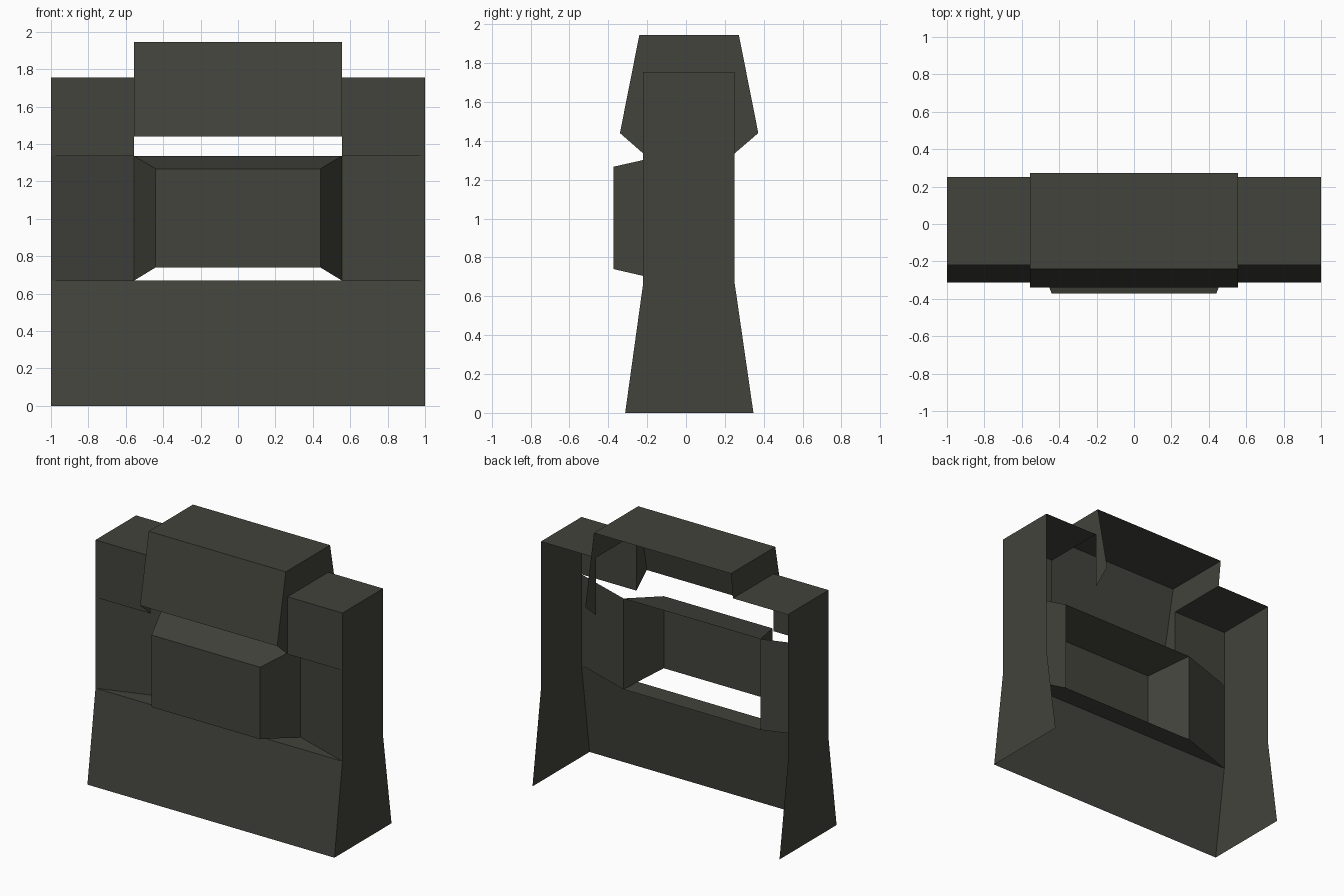
import bpy
import bmesh
from mathutils import Vector

if "Cube" in bpy.data.objects:
    bpy.data.objects.remove(bpy.data.objects["Cube"])

# One dark olive grey for the whole shell
grey = bpy.data.materials.new("dark_olive_grey")
grey.diffuse_color = (0.056, 0.056, 0.046, 1)
grey.use_nodes = True
grey.node_tree.nodes["Principled BSDF"].inputs["Base Color"].default_value = grey.diffuse_color

CENTRE = Vector((0, 0.1, 0.9))


def shell(name, polygons):
    """Open sheet object from a few polygons, each facing away from the core."""
    bm = bmesh.new()
    for poly in polygons:
        face = bm.faces.new([bm.verts.new(p) for p in poly])
        face.normal_update()
        if face.normal.dot(face.calc_center_median() - CENTRE) < 0:
            face.normal_flip()
    bmesh.ops.remove_doubles(bm, verts=bm.verts, dist=0.0005)
    mesh = bpy.data.meshes.new(name)
    bm.to_mesh(mesh)
    bm.free()
    mesh.materials.append(grey)
    obj = bpy.data.objects.new(name, mesh)
    bpy.context.collection.objects.link(obj)
    return obj


def on_side(x, profile):
    """Place a (y, z) profile on the plane at x."""
    return [(x, y, z) for y, z in profile]


W, IN, BOX = 1.0, 0.555, 0.44           # half widths: body, opening, box front
FRONT, BACK, RECESS = -0.22, 0.25, -0.07
LOW, MID, SHOULDER, TOP = 0.67, 1.335, 1.755, 1.945
BOX_Y, BOX_LOW, BOX_HIGH = -0.372, 0.74, 1.267

# Flared lower front and the ledge above it
shell("lower_front", [
    [(-W, -0.313, 0), (W, -0.313, 0), (W, FRONT, LOW), (-W, FRONT, LOW)]])
ledge = shell("ledge", [
    [(-W, FRONT, LOW), (W, FRONT, LOW), (IN, RECESS, LOW), (-IN, RECESS, LOW)]])
ledge.data.flip_normals()

# Side walls and shoulders
wall = [(-0.313, 0), (0.347, 0), (BACK, LOW), (BACK, SHOULDER),
        (FRONT, SHOULDER), (FRONT, LOW)]
for side, s in (("left", -1), ("right", 1)):
    shell(side + "_wall", [on_side(s * W, wall)])
    shell(side + "_shoulder", [
        [(s * IN, FRONT, MID), (s * W, FRONT, MID),
         (s * W, FRONT, SHOULDER), (s * IN, FRONT, SHOULDER)],
        [(s * IN, FRONT, SHOULDER), (s * W, FRONT, SHOULDER),
         (s * W, BACK, SHOULDER), (s * IN, BACK, SHOULDER)]])
    # Slanted panel running back to the opening
    shell(side + "_recess_panel", [
        [(s * W, FRONT, LOW), (s * IN, RECESS, LOW),
         (s * IN, RECESS, MID), (s * W, FRONT, MID)]])

# Tapered box in the opening: front, top and two cheeks, open below
box = [[(-BOX, BOX_Y, BOX_LOW), (BOX, BOX_Y, BOX_LOW),
        (BOX, BOX_Y, BOX_HIGH), (-BOX, BOX_Y, BOX_HIGH)],
       [(-BOX, BOX_Y, BOX_HIGH), (BOX, BOX_Y, BOX_HIGH),
        (IN, RECESS, MID), (-IN, RECESS, MID)]]
for s in (-1, 1):
    box.append([(s * IN, RECESS, LOW), (s * BOX, BOX_Y, BOX_LOW),
                (s * BOX, BOX_Y, BOX_HIGH), (s * IN, RECESS, MID)])
shell("front_box", box)

# Raised cap: top, sloping front and end plates, open behind and below
front_flange = [(-0.24, TOP), (-0.34, 1.44), (FRONT, MID), (FRONT, SHOULDER)]
back_flange = [(BACK, MID), (0.372, 1.44), (0.272, TOP), (BACK, SHOULDER)]
upper_end = [(-0.24, TOP), (FRONT, SHOULDER), (BACK, SHOULDER), (0.272, TOP)]
shell("cap", [
    [(-IN, -0.24, TOP), (IN, -0.24, TOP), (IN, 0.272, TOP), (-IN, 0.272, TOP)],
    [(-IN, -0.34, 1.44), (IN, -0.34, 1.44), (IN, -0.24, TOP), (-IN, -0.24, TOP)],
    on_side(-IN, front_flange), on_side(-IN, upper_end),
    on_side(IN, front_flange), on_side(IN, upper_end), on_side(IN, back_flange)])
